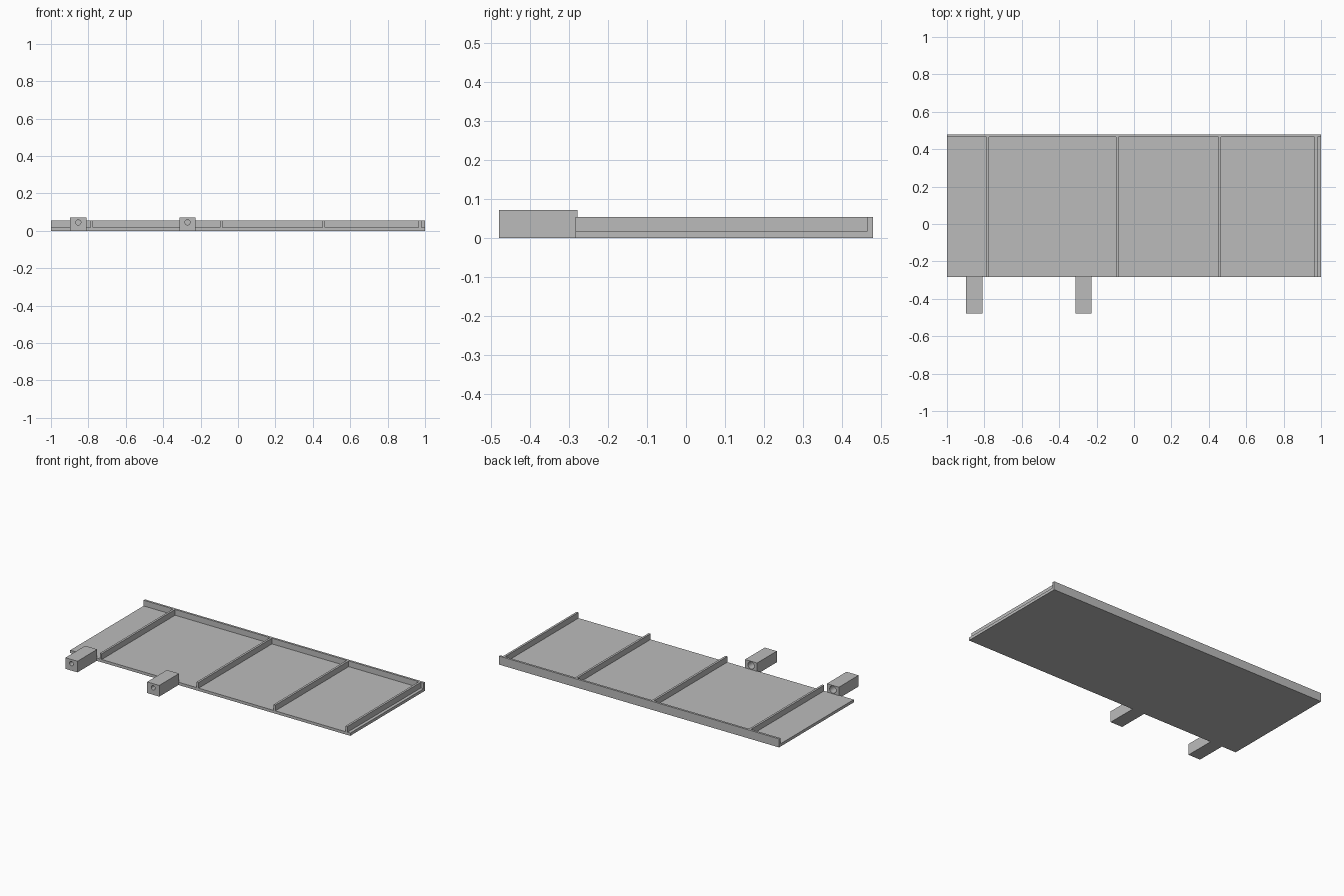
import bpy
import bmesh
from mathutils import Matrix, Vector

default = bpy.data.objects.get("Cube")
if default:
    bpy.data.objects.remove(default, do_unlink=True)

grey = bpy.data.materials.new("plain_grey")
grey.use_nodes = True
colour = (0.5, 0.5, 0.5, 1)
grey.diffuse_color = colour
grey.node_tree.nodes["Principled BSDF"].inputs["Base Color"].default_value = colour


def make_object(name, bm):
    mesh = bpy.data.meshes.new(name)
    bm.to_mesh(mesh)
    bm.free()
    mesh.materials.append(grey)
    obj = bpy.data.objects.new(name, mesh)
    bpy.context.scene.collection.objects.link(obj)
    return obj


def box(name, low, high):
    low, high = Vector(low), Vector(high)
    bm = bmesh.new()
    bmesh.ops.create_cube(bm, size=1, matrix=Matrix.Translation((low + high) / 2)
                          @ Matrix.Diagonal((*(high - low), 1)))
    return make_object(name, bm)


def bore(obj, x, z, radius, y0, y1):
    """Cut a round hole along y, then discard the cutter."""
    bm = bmesh.new()
    turn = Matrix.Rotation(1.5707963, 4, "X")
    bmesh.ops.create_cone(bm, cap_ends=True, segments=20, radius1=radius,
                          radius2=radius, depth=y1 - y0,
                          matrix=Matrix.Translation((x, (y0 + y1) / 2, z)) @ turn)
    cutter = make_object("hole_cutter", bm)
    cutter.hide_render = True
    cut = obj.modifiers.new("hole", "BOOLEAN")
    cut.operation = "DIFFERENCE"
    cut.solver = "EXACT"
    cut.object = cutter
    bpy.context.view_layer.objects.active = obj
    bpy.ops.object.modifier_apply(modifier=cut.name)
    bpy.data.objects.remove(cutter, do_unlink=True)


FRONT, BACK = -0.283, 0.479
FLOOR, RIM, WALL = 0.018, 0.055, 0.014
BLOCK_FRONT, BLOCK_BACK = -0.479, -0.278

# Tray floor and back wall
box("floor_plate", (-1, FRONT, 0), (1, BACK, FLOOR))
box("back_wall", (-1, BACK - WALL, FLOOR), (1, BACK, RIM))

# Upright dividers
for i, x in enumerate((-0.782, -0.09, 0.458, 0.973)):
    box(f"divider_{i + 1}", (x - WALL / 2, FRONT, FLOOR),
        (x + WALL / 2, BACK - WALL, RIM))

# Mounting blocks with a narrow front hole and a wide rear hole
for side, x in (("right", -0.854), ("middle", -0.27)):
    block = box(f"mounting_block_{side}", (x - 0.043, BLOCK_FRONT, 0),
                (x + 0.043, BLOCK_BACK, 0.072))
    bore(block, x, 0.045, 0.014, BLOCK_FRONT - 0.05, BLOCK_BACK + 0.05)
    bore(block, x, 0.045, 0.023, BLOCK_BACK - 0.12, BLOCK_BACK + 0.05)
    bpy.ops.object.select_all(action="DESELECT")
    block.select_set(True)
    bpy.context.view_layer.objects.active = block
    bpy.ops.object.shade_smooth_by_angle()
